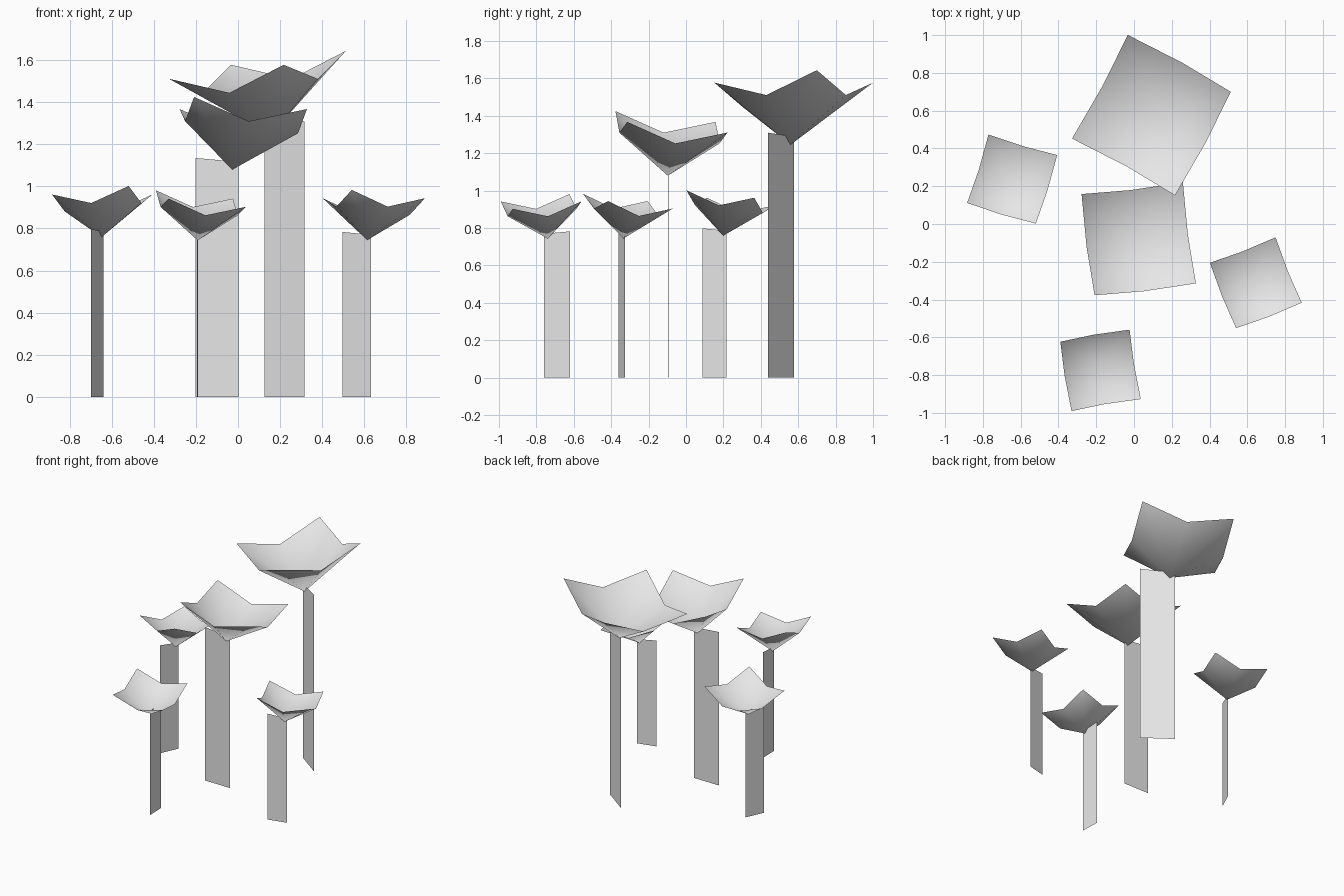
import bpy, bmesh, math
from mathutils import Vector, Matrix

cube = bpy.data.objects.get("Cube")
if cube:
    bpy.data.objects.remove(cube)

grey = bpy.data.materials.new("pale_grey")
grey.use_nodes = True
grey.diffuse_color = (0.8, 0.8, 0.8, 1)
grey.node_tree.nodes["Principled BSDF"].inputs["Base Color"].default_value = (0.8, 0.8, 0.8, 1)

RIM = 3.56      # height of the cap rim in plant units (half diagonal = 1)
TILT = 0.15     # lean of the cap about one diagonal


def finish(bm, name, matrix, smooth):
    mesh = bpy.data.meshes.new(name)
    bm.transform(matrix)
    bm.to_mesh(mesh)
    bm.free()
    mesh.materials.append(grey)
    for p in mesh.polygons:
        p.use_smooth = smooth
    obj = bpy.data.objects.new(name, mesh)
    bpy.context.collection.objects.link(obj)


def cap(name, matrix):
    # Square leaf: high corners, sagging edge midpoints, deep middle
    bm = bmesh.new()
    lean = Matrix.Rotation(-TILT, 3, 'Y')
    rise = Vector((0, 0, RIM))
    flat = [Vector((math.cos(a), math.sin(a), 0)) for a in (k * math.pi / 2 for k in range(4))]
    corners = [bm.verts.new(lean @ c + rise) for c in flat]
    mids = [bm.verts.new(lean @ ((flat[k] + flat[(k + 1) % 4]) / 2 - Vector((0, 0, 0.228))) + rise)
            for k in range(4)]
    middle = bm.verts.new((0.123, -0.077, RIM - 0.75))
    for k in range(4):
        bm.faces.new((middle, mids[k - 1], corners[k], mids[k]))
    finish(bm, name, matrix, True)


def stem(name, matrix):
    # Single upright blade running outward from under the cap
    bm = bmesh.new()
    near, far = (0.076, -0.019), (0.398, -0.439)
    bm.faces.new([bm.verts.new(p) for p in
                  ((*near, 0), (*far, 0), (*far, 2.955), (*near, 2.907))])
    finish(bm, name, matrix, False)


# x, y, scale, yaw in degrees
plants = {
    "tall": (0.092, 0.576, 0.443, 16.4),
    "middle": (0.025, -0.078, 0.384, -128),
    "right": (-0.645, 0.238, 0.27, -62),
    "front": (-0.177, -0.775, 0.2645, 144.5),
    "left": (0.645, -0.311, 0.265, -113.5),
}
for label, (x, y, size, yaw) in plants.items():
    place = (Matrix.Translation((x, y, 0)) @ Matrix.Rotation(math.radians(yaw), 4, 'Z')
             @ Matrix.Scale(size, 4))
    cap(label + "_cap", place)
    stem(label + "_stem", place)
